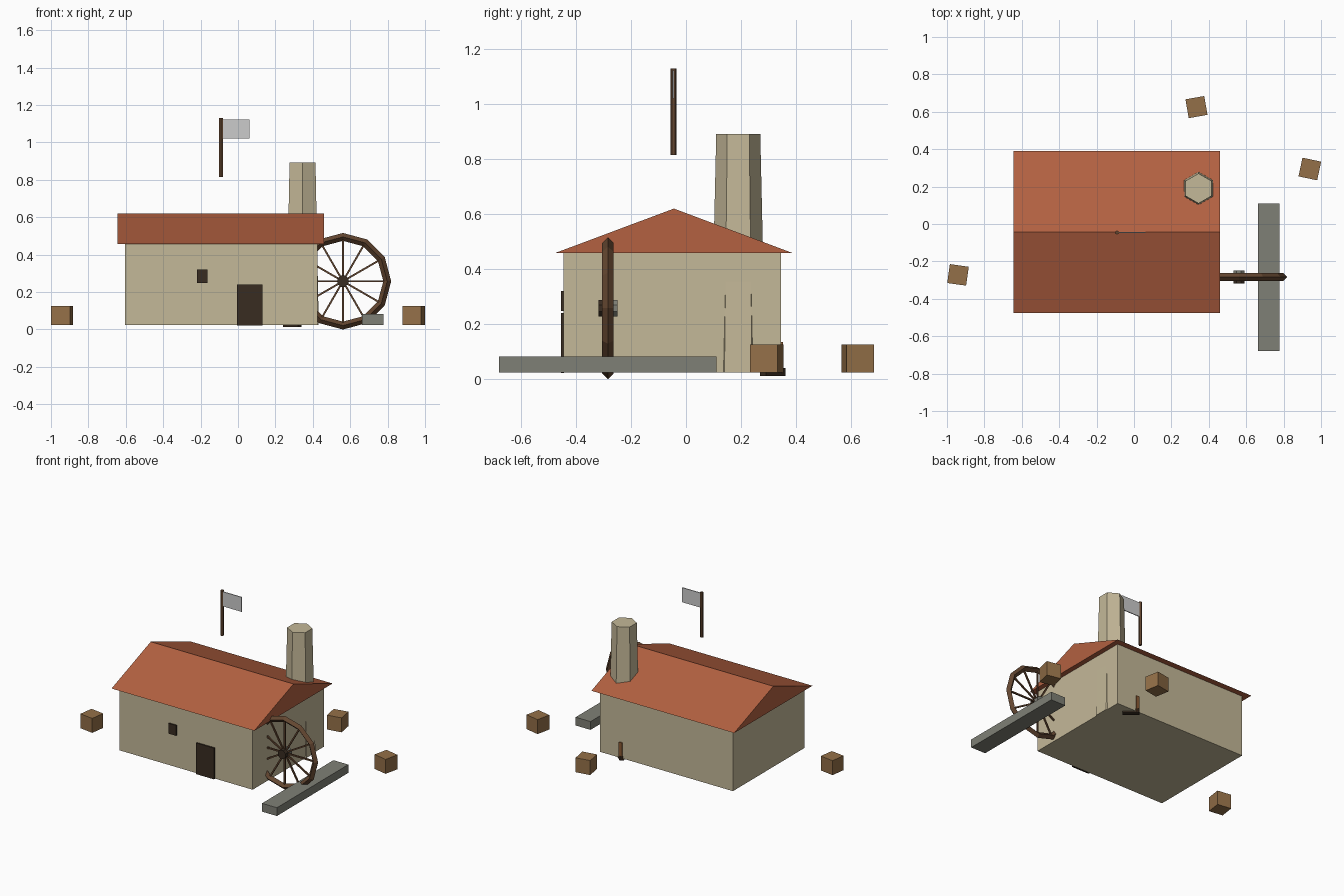
import bpy, bmesh, math
from mathutils import Matrix, Vector

if "Cube" in bpy.data.objects:
    bpy.data.objects.remove(bpy.data.objects["Cube"])


def mat(name, hexcol):
    m = bpy.data.materials.new(name)
    lin = []
    for i in (0, 2, 4):
        c = int(hexcol[i:i + 2], 16) / 255
        lin.append(c / 12.92 if c <= 0.04045 else ((c + 0.055) / 1.055) ** 2.4)
    m.diffuse_color = (*lin, 1)
    m.use_nodes = True
    m.node_tree.nodes["Principled BSDF"].inputs["Base Color"].default_value = m.diffuse_color
    return m


PLASTER = mat("plaster", "C4B898")
TILE = mat("roof_tile", "B36141")
TIMBER = mat("dark_timber", "634630")
DARK = mat("near_black_wood", "382C21")
STONE = mat("grey_stone", "7F8076")
CRATE = mat("crate_wood", "947048")
CLOTH = mat("pale_cloth", "CBCBCB")
HANDLE = mat("handle_wood", "8A5A33")


def finish(name, bm, material):
    bmesh.ops.recalc_face_normals(bm, faces=bm.faces)
    me = bpy.data.meshes.new(name)
    bm.to_mesh(me)
    bm.free()
    me.materials.append(material)
    ob = bpy.data.objects.new(name, me)
    bpy.context.collection.objects.link(ob)
    return ob


def box(name, lo, hi, material, turn=0):
    lo, hi = Vector(lo), Vector(hi)
    bm = bmesh.new()
    bmesh.ops.create_cube(bm, size=1, matrix=Matrix.Translation((lo + hi) / 2)
                          @ Matrix.Rotation(math.radians(turn), 4, 'Z')
                          @ Matrix.Diagonal((*(hi - lo), 1)))
    return finish(name, bm, material)


def rod(name, a, b, r1, r2, sides, material, turn=0):
    a, b = Vector(a), Vector(b)
    d = b - a
    bm = bmesh.new()
    bmesh.ops.create_cone(bm, cap_ends=True, segments=sides, radius1=r1, radius2=r2,
                          depth=d.length, matrix=Matrix.Translation((a + b) / 2)
                          @ d.to_track_quat('Z', 'Y').to_matrix().to_4x4()
                          @ Matrix.Rotation(math.radians(turn), 4, 'Z'))
    return finish(name, bm, material)


BASE = 0.024

# House body, door and window
box("walls", (-0.605, -0.445, BASE), (0.425, 0.345, 0.46), PLASTER)
box("door", (-0.005, -0.455, BASE - 0.002), (0.132, -0.444, 0.24), DARK)
box("window", (-0.22, -0.455, 0.248), (-0.162, -0.444, 0.32), DARK)

# Gabled roof: triangular profile extruded along x
bm = bmesh.new()
tri = [bm.verts.new((-0.645, y, z)) for y, z in ((-0.477, 0.458), (0.389, 0.458), (-0.044, 0.62))]
face = bm.faces.new(tri)
ext = bmesh.ops.extrude_face_region(bm, geom=[face])
bmesh.ops.translate(bm, vec=(1.105, 0, 0),
                    verts=[g for g in ext["geom"] if isinstance(g, bmesh.types.BMVert)])
finish("roof", bm, TILE)

# Tapered six-sided chimney reaching the floor
bm = bmesh.new()
bmesh.ops.create_cone(bm, cap_ends=True, segments=6, radius1=0.1, radius2=0.08, depth=0.892 - BASE,
                      matrix=Matrix.Translation((0.345, 0.19, (0.892 + BASE) / 2))
                      @ Matrix.Rotation(math.radians(30), 4, 'Z'))
# make sure the corners point along y
if max(abs(v.co.x - 0.345) for v in bm.verts) > 0.095:
    bmesh.ops.rotate(bm, verts=bm.verts, cent=(0.345, 0.19, 0),
                     matrix=Matrix.Rotation(math.radians(30), 3, 'Z'))
finish("chimney", bm, PLASTER)

# Water wheel: twelve-sided rim with diamond section, spokes and hub
cx, cy, cz, R, r = 0.561, -0.284, 0.258, 0.237, 0.021
bm = bmesh.new()
rings = []
for i in range(12):
    a = math.radians(30 * i)
    ring = []
    for j in range(4):
        b = math.radians(90 * j)
        d = R + r * math.cos(b)
        ring.append(bm.verts.new((cx + d * math.cos(a), cy + r * math.sin(b), cz + d * math.sin(a))))
    rings.append(ring)
for i in range(12):
    p, q = rings[i], rings[(i + 1) % 12]
    for j in range(4):
        k = (j + 1) % 4
        bm.faces.new((p[j], q[j], q[k], p[k]))
finish("wheel_rim", bm, TIMBER)
for i in range(12):
    a = math.radians(30 * i)
    rod(f"wheel_spoke_{i + 1}", (cx, cy, cz),
        (cx + R * math.cos(a), cy, cz + R * math.sin(a)), 0.007, 0.007, 4, TIMBER, 45)
rod("wheel_hub", (cx, -0.318, cz), (cx, cy, cz), 0.032, 0.032, 8, DARK, 22.5)
rod("wheel_bearing", (cx, cy, cz), (cx, -0.249, cz), 0.032, 0.032, 8, STONE, 22.5)

# Stone water channel
box("water_channel", (0.662, -0.68, BASE), (0.777, 0.11, 0.082), STONE)

# Crates around the yard
for i, (x, y, t) in enumerate(((-0.941, -0.272, -8), (0.334, 0.625, 10), (0.94, 0.294, -12))):
    h = 0.051
    box(f"crate_{i + 1}", (x - h, y - h, BASE), (x + h, y + h, 0.125), CRATE, t)

# Flag on its pole above the ridge
rod("flag_pole", (-0.091, -0.046, 0.815), (-0.091, -0.046, 1.13), 0.011, 0.011, 6, TIMBER)
box("flag", (-0.085, -0.049, 1.02), (0.062, -0.043, 1.122), CLOTH)

# Tool against the back wall: short handle and a dark head under the floor edge
box("tool_handle", (0.249, 0.325, BASE - 0.004), (0.274, 0.353, 0.135), HANDLE)
box("tool_head", (0.237, 0.3, 0.012), (0.343, 0.33, 0.04), DARK, -41)
